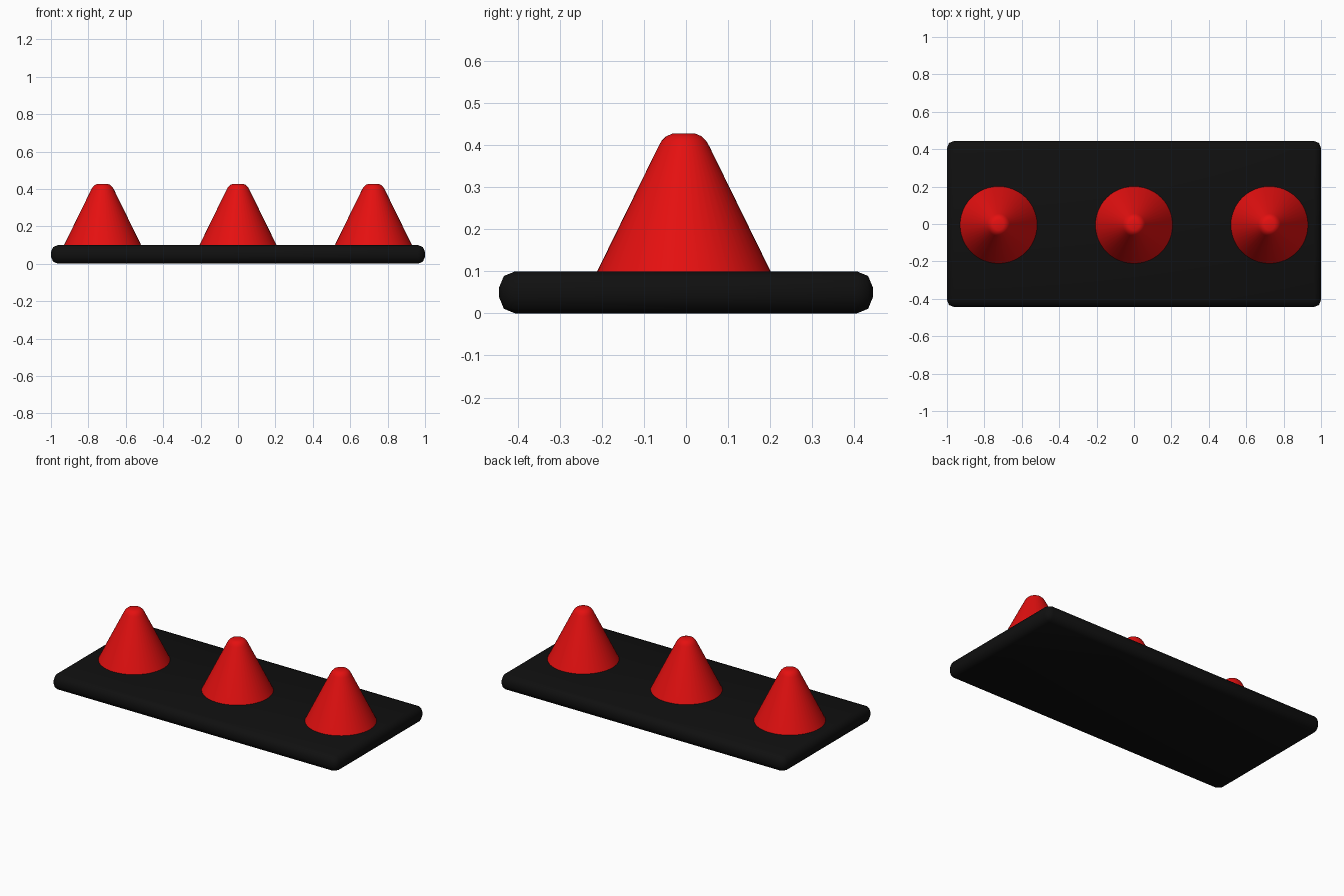
import bpy
import bmesh
from math import radians
from mathutils import Matrix, Vector

default = bpy.data.objects.get("Cube")
if default:
    bpy.data.objects.remove(default, do_unlink=True)


def make_material(name, rgb):
    mat = bpy.data.materials.new(name)
    mat.use_nodes = True
    colour = (*rgb, 1.0)
    mat.diffuse_color = colour
    mat.node_tree.nodes["Principled BSDF"].inputs["Base Color"].default_value = colour
    return mat


def add_object(name, bm, mat):
    bmesh.ops.recalc_face_normals(bm, faces=bm.faces)
    mesh = bpy.data.meshes.new(name)
    bm.to_mesh(mesh)
    bm.free()
    mesh.materials.append(mat)
    obj = bpy.data.objects.new(name, mesh)
    bpy.context.collection.objects.link(obj)
    bpy.ops.object.select_all(action="DESELECT")
    obj.select_set(True)
    bpy.context.view_layer.objects.active = obj
    bpy.ops.object.shade_smooth_by_angle(angle=radians(50))
    return obj


black = make_material("black", (0.005, 0.005, 0.005))
red = make_material("red", (0.78, 0.005, 0.005))

# Base plate with rounded edges
bm = bmesh.new()
bmesh.ops.create_cube(bm, size=1, matrix=Matrix.LocRotScale(
    Vector((0, 0, 0.05)), None, Vector((2, 0.888, 0.1))))
bmesh.ops.bevel(bm, geom=bm.edges[:], offset=0.038, segments=2,
                profile=0.5, affect="EDGES")
add_object("base_plate", bm, black)


# Cones: a profile spun round the vertical axis, sunk slightly into the plate
def add_cone(name, x):
    profile = [(0, 0.09), (0.211, 0.09), (0.06, 0.398), (0.053, 0.41),
               (0.042, 0.421), (0.028, 0.427), (0, 0.427)]
    bm = bmesh.new()
    verts = [bm.verts.new((r, 0, z)) for r, z in profile]
    edges = [bm.edges.new(pair) for pair in zip(verts, verts[1:])]
    bmesh.ops.spin(bm, geom=verts + edges, cent=(0, 0, 0), axis=(0, 0, 1),
                   angle=radians(360), steps=48)
    bmesh.ops.remove_doubles(bm, verts=bm.verts[:], dist=0.0005)
    cone = add_object(name, bm, red)
    cone.location = (x, -0.005, 0)


for name, x in (("right_cone", -0.724), ("middle_cone", 0), ("left_cone", 0.724)):
    add_cone(name, x)
